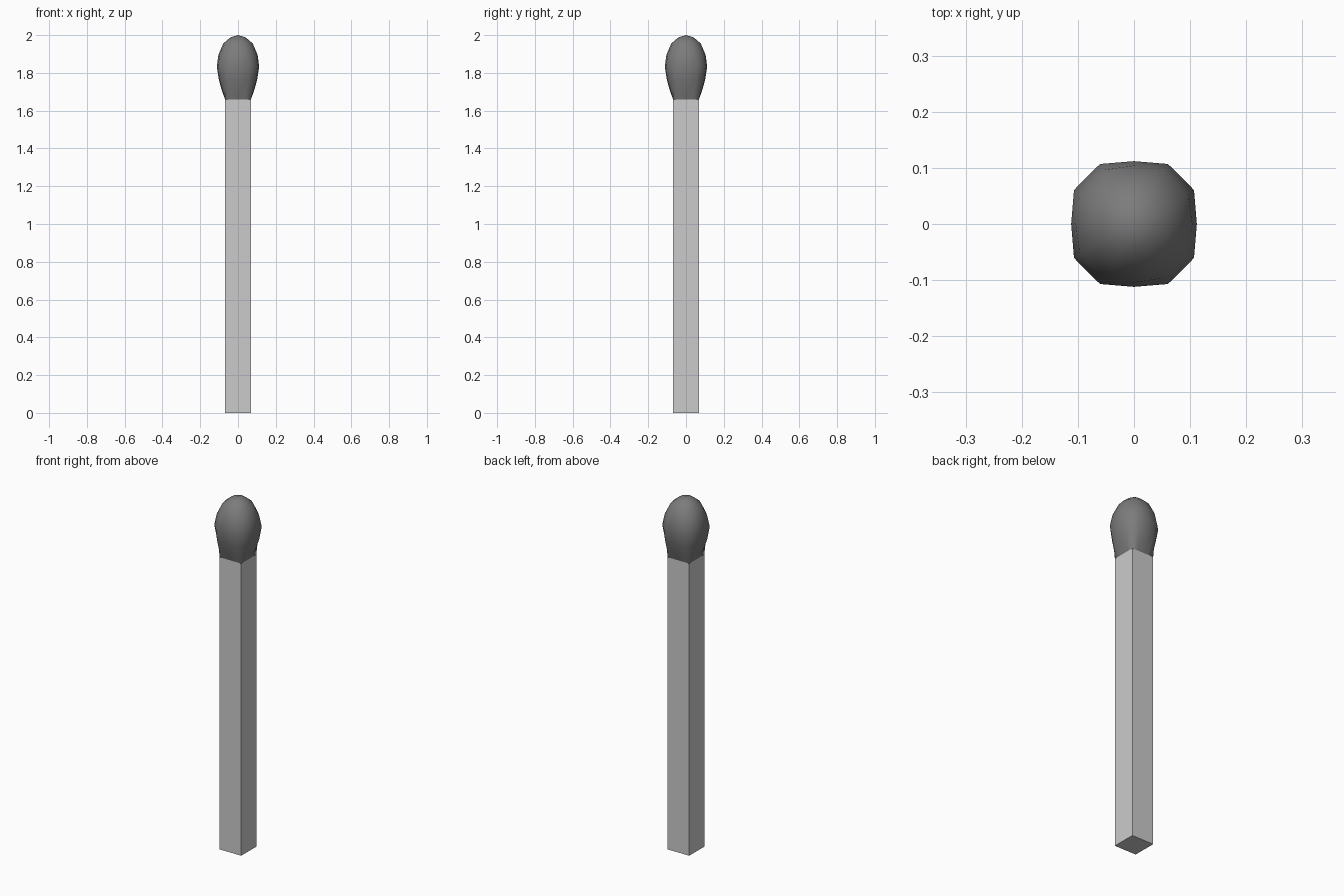
import bpy, bmesh, math

if "Cube" in bpy.data.objects:
    bpy.data.objects.remove(bpy.data.objects["Cube"])

HALF = 0.068   # half width of the square stick
NECK = 1.66    # height where the head starts


def add_object(name, bm, grey):
    bmesh.ops.recalc_face_normals(bm, faces=bm.faces)
    mesh = bpy.data.meshes.new(name)
    bm.to_mesh(mesh)
    bm.free()
    ob = bpy.data.objects.new(name, mesh)
    bpy.context.collection.objects.link(ob)
    mat = bpy.data.materials.new(name + "_grey")
    mat.diffuse_color = (grey, grey, grey, 1)
    mat.use_nodes = True
    mat.node_tree.nodes["Principled BSDF"].inputs["Base Color"].default_value = mat.diffuse_color
    mesh.materials.append(mat)
    return ob


def ring(bm, a, z, side, corner):
    """16-sided ring: mid-side, two shoulder points and a corner per quarter."""
    (u, v), verts = side, []
    for q in range(4):
        c, s = round(math.cos(q * math.pi / 2)), round(math.sin(q * math.pi / 2))
        for x, y in ((1, 0), (v, u), (corner, corner), (u, v)):
            verts.append(bm.verts.new((a * (x * c - y * s), a * (x * s + y * c), z)))
    return verts


# Square wooden stick
bm = bmesh.new()
bmesh.ops.create_cube(bm, size=1)
for v in bm.verts:
    v.co = (v.co.x * 2 * HALF, v.co.y * 2 * HALF, (v.co.z + 0.5) * NECK)
add_object("stick", bm, 0.55)

# Match head: square at the neck, blending to a rounded bulb
# (half width, height, shoulder point, corner factor)
levels = [
    (HALF, NECK, (0.50, 1.0), 1.0),
    (0.085, 1.705, (0.50, 0.96), 0.83),
    (0.101, 1.762, (0.52, 0.96), 0.77),
    (0.112, 1.832, (0.54, 0.955), 0.75),
    (0.104, 1.895, (0.50, 0.93), 0.72),
    (0.078, 1.956, (0.46, 0.91), 0.70),
    (0.040, 1.988, (0.42, 0.91), 0.69),
]
bm = bmesh.new()
rings = [ring(bm, *lv) for lv in levels]
for lo, hi in zip(rings, rings[1:]):
    for i in range(16):
        j = (i + 1) % 16
        bm.faces.new((lo[i], lo[j], hi[j], hi[i]))
tip = bm.verts.new((0, 0, 2))
for i in range(16):
    bm.faces.new((rings[-1][i], rings[-1][(i + 1) % 16], tip))
head = add_object("match_head", bm, 0.2)
for p in head.data.polygons:
    p.use_smooth = True
